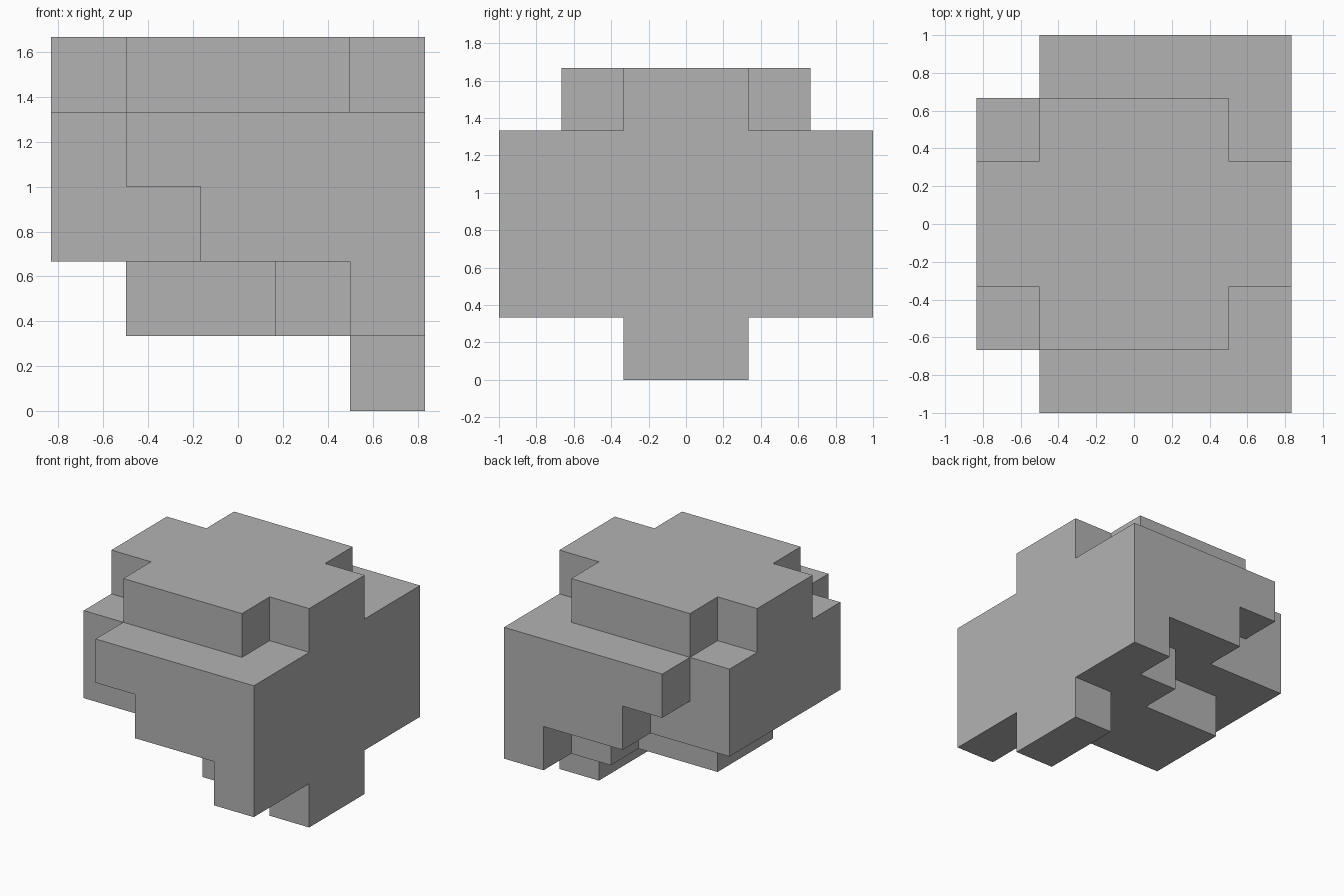
import bpy
import bmesh
from mathutils import Vector

cube = bpy.data.objects.get("Cube")
if cube:
    bpy.data.objects.remove(cube, do_unlink=True)

CELL = 1 / 3
END = 5          # cells along x
ROWS = 3         # rows on each side of the middle, mirrored front to back

# First filled x cell and end cell of each row, from the middle row outwards
LAYERS = [
    [(4, END)],                          # foot
    [(1, END), (3, END), (4, END)],      # stepped underside
    [(0, END), (0, END), (2, END)],      # lower body
    [(0, END), (0, END), (1, END)],      # upper body
    [(0, END), (1, 4)],                  # cap
]

# Filled cells
cells = set()
for z, rows in enumerate(LAYERS):
    for r, (start, stop) in enumerate(rows):
        for x in range(start, stop):
            cells.add((x, ROWS + r, z))
            cells.add((x, ROWS - 1 - r, z))

# Outer skin: one square wherever a filled cell meets an empty one
bm = bmesh.new()
for cell in cells:
    for axis in range(3):
        for side in (-1, 1):
            n = Vector((0, 0, 0))
            n[axis] = side
            if tuple(int(a + b) for a, b in zip(cell, n)) in cells:
                continue
            u = Vector((0, 0, 0))
            u[(axis + 1) % 3] = 1
            v = n.cross(u)
            mid = Vector(cell) + Vector((0.5, 0.5, 0.5)) + n / 2
            corners = [mid + (a * u + b * v) / 2
                       for a, b in ((-1, -1), (1, -1), (1, 1), (-1, 1))]
            bm.faces.new([bm.verts.new((c - Vector((END / 2, ROWS, 0))) * CELL)
                          for c in corners])

# Weld the squares and merge them into large flat faces
bmesh.ops.remove_doubles(bm, verts=bm.verts, dist=0.001)
bmesh.ops.dissolve_limit(bm, angle_limit=0.01, verts=bm.verts, edges=bm.edges)
bmesh.ops.recalc_face_normals(bm, faces=bm.faces)

mesh = bpy.data.meshes.new("stepped_block")
bm.to_mesh(mesh)
bm.free()
block = bpy.data.objects.new("stepped_block", mesh)
bpy.context.collection.objects.link(block)

# Single grey colour
grey = bpy.data.materials.new("plain_grey")
grey.use_nodes = True
colour = (0.45, 0.45, 0.45, 1)
grey.diffuse_color = colour
grey.node_tree.nodes["Principled BSDF"].inputs["Base Color"].default_value = colour
mesh.materials.append(grey)
